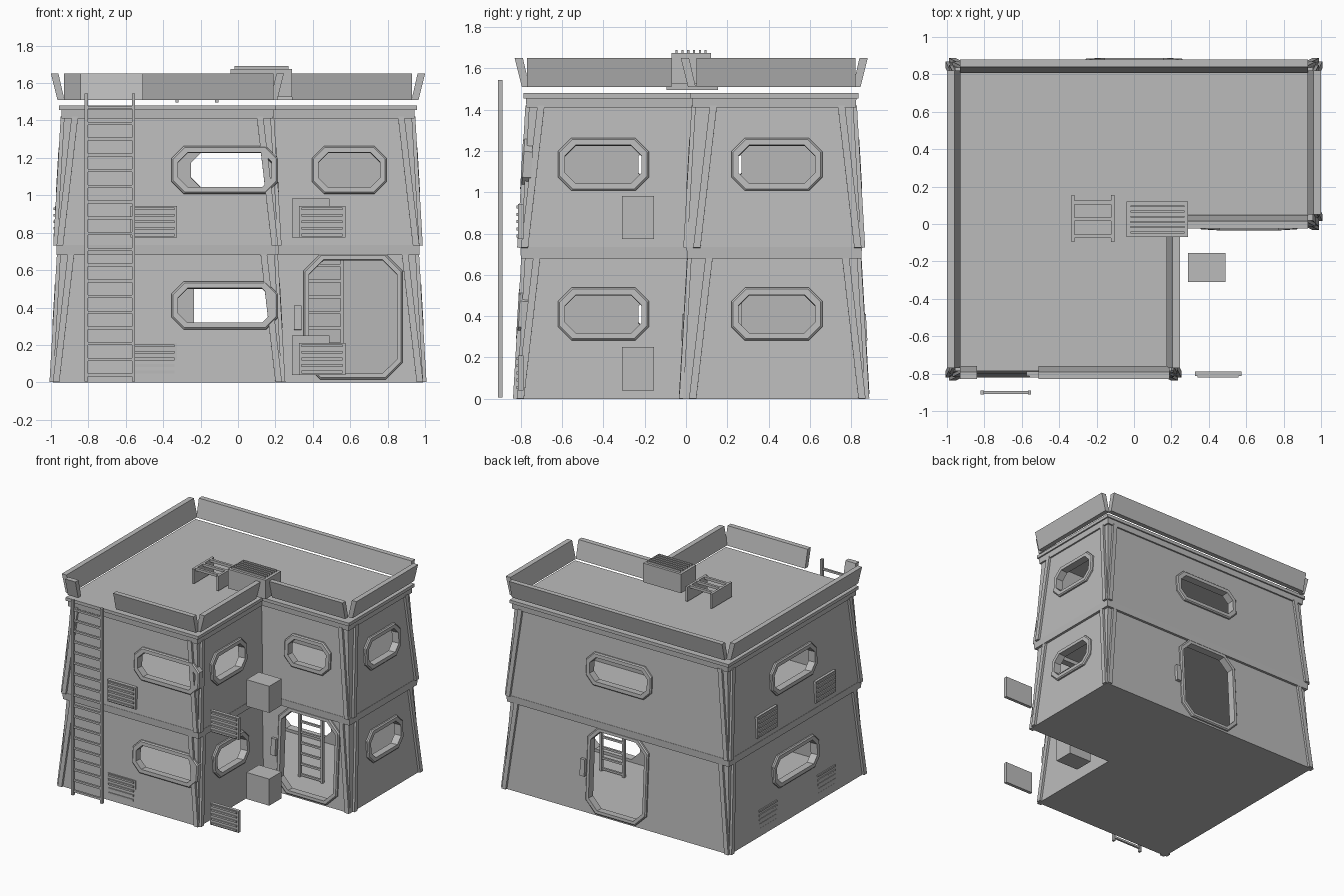
import bpy, bmesh
from math import radians
from mathutils import Matrix, Vector

cube = bpy.data.objects.get("Cube")
if cube:
    bpy.data.objects.remove(cube)

grey = bpy.data.materials.new("concrete_grey")
grey.use_nodes = True
COLOUR = (0.5, 0.5, 0.5, 1)
grey.diffuse_color = COLOUR
grey.node_tree.nodes["Principled BSDF"].inputs["Base Color"].default_value = COLOUR

# Each wall: turn about z, distance from centre, ends along the wall
FRONT, NOTCH = (0, 0.82), (0, 0.015)
WING, RIGHT = (90, 0.235), (90, 0.99)
BACK, LEFT = (180, 0.87), (-90, 0.99)
SLOPE = 0.058
FLOOR = 0.73


def lean(z):
    return -SLOPE * z if z < FLOOR else -0.02 - SLOPE * (z - FLOOR)


def on_wall(wall, u, z, out=None, tilt=SLOPE):
    """Frame on a wall: x along it, -y outward, z up."""
    turn, dist = wall
    off = lean(z) if out is None else out
    return (Matrix.Rotation(radians(turn), 4, 'Z')
            @ Matrix.Translation((u, -(dist + off), z))
            @ Matrix.Rotation(-tilt, 4, 'X'))


def finish(name, bm, matrix=Matrix()):
    bmesh.ops.transform(bm, matrix=matrix, verts=bm.verts)
    bmesh.ops.recalc_face_normals(bm, faces=bm.faces)
    mesh = bpy.data.meshes.new(name)
    bm.to_mesh(mesh)
    bm.free()
    mesh.materials.append(grey)
    ob = bpy.data.objects.new(name, mesh)
    bpy.context.collection.objects.link(ob)
    return ob


def loft(bm, low, high):
    a, b = [bm.verts.new(p) for p in low], [bm.verts.new(p) for p in high]
    bm.faces.new(a)
    bm.faces.new(b)
    for i in range(len(a)):
        j = (i + 1) % len(a)
        bm.faces.new((a[i], a[j], b[j], b[i]))


def add_box(bm, x0, x1, y0, y1, z0, z1):
    base = [(x0, y0), (x1, y0), (x1, y1), (x0, y1)]
    loft(bm, [(*p, z0) for p in base], [(*p, z1) for p in base])


def boxes(name, items, matrix=Matrix()):
    bm = bmesh.new()
    for item in items:
        add_box(bm, *item)
    return finish(name, bm, matrix)


def plan(z, d):
    """L-shaped outline, grown outward by d."""
    e, w, n, f, b = RIGHT[1] + d, WING[1] + d, -NOTCH[1] - d, -FRONT[1] - d, BACK[1] + d
    return [(-e, f, z), (w, f, z), (w, n, z), (e, n, z), (e, b, z), (-e, b, z)]


def slab(name, z0, d0, z1, d1):
    bm = bmesh.new()
    loft(bm, plan(z0, d0), plan(z1, d1))
    return finish(name, bm)


def octagon(w, h, c, y):
    x, z = w / 2, h / 2
    return [(-x + c, y, -z), (x - c, y, -z), (x, y, -z + c), (x, y, z - c),
            (x - c, y, z), (-x + c, y, z), (-x, y, z - c), (-x, y, -z + c)]


def frame(name, w, h, c, rim, matrix):
    """Chamfered ring around an opening."""
    bm = bmesh.new()
    rings = [octagon(w - 2 * r, h - 2 * r, c - 0.4 * r, y)
             for r, y in ((0, 0.03), (0, -0.012), (0.008, -0.02), (rim, -0.02), (rim, 0.03))]
    vs = [[bm.verts.new(p) for p in ring] for ring in rings]
    for a, b in zip(vs, vs[1:] + vs[:1]):
        for i in range(8):
            j = (i + 1) % 8
            bm.faces.new((a[i], a[j], b[j], b[i]))
    finish(name, bm, matrix)


def cut(ob, cutter):
    mod = ob.modifiers.new("opening", 'BOOLEAN')
    mod.operation, mod.solver, mod.object = 'DIFFERENCE', 'EXACT', cutter
    cutter.hide_render = True
    mesh = bpy.data.meshes.new_from_object(
        ob.evaluated_get(bpy.context.evaluated_depsgraph_get()))
    ob.modifiers.clear()
    ob.data = mesh
    bpy.data.objects.remove(cutter)


# Openings: name, wall, position along it, height centre, width, height, chamfer, rim
openings = {0: [], 1: []}
for level, z in enumerate((0.41, 1.135)):
    for label, wall, u, w in (("front", FRONT, -0.07, 0.57), ("wing", WING, -0.4, 0.44),
                              ("right", RIGHT, 0.44, 0.44), ("left", LEFT, -0.02, 0.57)):
        openings[level].append((label + "_window", wall, u, z, w, 0.255, 0.065, 0.035))
openings[1].append(("notch_window", NOTCH, 0.595, 1.135, 0.4, 0.255, 0.065, 0.035))
openings[1].append(("back_window", BACK, 0, 1.135, 0.57, 0.255, 0.065, 0.035))
for label, wall, u in (("notch_door", NOTCH, 0.615), ("back_door", BACK, 0)):
    openings[0].append((label, wall, u, 0.35, 0.53, 0.67, 0.09, 0.03))
    boxes(label + "_control", [(-0.02, 0.02, -0.025, 0.02, -0.065, 0.065)],
          on_wall(wall, u - 0.295, 0.345))

# Storeys: hollow sloped walls with cut openings and framed edges
for level, (z0, z1) in enumerate(((0, 0.69), (FLOOR, 1.42))):
    name = ("lower", "upper")[level]
    d0 = lean(z0)
    d1 = d0 - SLOPE * (z1 - z0)
    walls = slab(name + "_walls", z0, d0, z1, d1)
    cut(walls, slab("cavity_cutter", z0 + 0.02, d0 - 0.04, z1 + 0.01, d1 - 0.04))
    for label, wall, u, z, w, h, c, rim in openings[level]:
        place = on_wall(wall, u, z)
        bm = bmesh.new()
        loft(bm, *[octagon(w - 2 * rim, h - 2 * rim, c - 0.4 * rim, y) for y in (-0.1, 0.1)])
        cut(walls, finish("opening_cutter", bm, place))
        frame(name + "_" + label + "_frame", w, h, c, rim, place)

    # Leaning strips that spread upward from every outer corner
    for label, wall, end, s in (
            ("front_right", FRONT, -0.99, -1), ("front_left", FRONT, 0.235, 1),
            ("wing_front", WING, -0.82, -1), ("notch_left", NOTCH, 0.99, 1),
            ("left_notch", RIGHT, -0.015 + 0.03, -1), ("left_back", RIGHT, 0.87, 1),
            ("back_left", BACK, -0.99, -1), ("back_right", BACK, 0.99, 1),
            ("right_back", LEFT, -0.87, -1), ("right_front", LEFT, 0.82, 1)):
        edge = end + s * d0
        shape = [(edge, 0), (edge - s * 0.035, 0), (edge - s * 0.115, 0.69), (edge - s * 0.08, 0.69)]
        bm = bmesh.new()
        loft(bm, *[[(u, y, v) for u, v in shape] for y in (-0.018, 0.01)])
        finish(name + "_corner_strip_" + label, bm, on_wall(wall, 0, z0 + 0.001))

# Floor band, cornice and roof
slab("floor_band", 0.68, -0.02, 0.735, -0.018)
slab("cornice", 1.41, -0.047, 1.455, -0.045)
slab("roof_slab", 1.455, -0.034, 1.48, -0.034)

# Outward leaning parapet panels, open at the corners and at the ladder
for label, wall, u0, u1 in (
        ("front_short", FRONT, -0.93, -0.84), ("front_long", FRONT, -0.51, 0.19),
        ("wing", WING, -0.77, -0.07), ("notch", NOTCH, 0.29, 0.93),
        ("left", RIGHT, 0.05, 0.82), ("back", BACK, -0.93, 0.93), ("right", LEFT, -0.82, 0.77)):
    side = [(-0.01, 0.14), (0.03, 0.14), (0.062, 0), (0.025, 0)]
    bm = bmesh.new()
    loft(bm, *[[(u, y, z) for y, z in side] for u in (u0, u1)])
    finish("parapet_" + label, bm, on_wall(wall, 0, 1.51, out=0, tilt=0))


def ladder(name, x0, x1, y, top, rungs):
    parts = [(x, x + 0.018, y - 0.011, y + 0.011, 0.005, top) for x in (x0, x1 - 0.018)]
    step = (top - 0.03) / rungs
    for i in range(rungs):
        z = 0.03 + i * step
        parts.append((x0 + 0.01, x1 - 0.01, y - 0.008, y + 0.008, z, z + 0.016))
    boxes(name, parts)


ladder("outside_ladder", -0.82, -0.55, -0.9, 1.545, 18)
ladder("inside_ladder", 0.35, 0.565, 0.26, 0.7, 8)

# Slatted vents, on the walls and standing free
for level, z in enumerate((0.125, 0.858)):
    slats = [(-0.125, 0.125, 0, 0.025, -0.085, 0.085)]
    for i in range(5):
        s = -0.07 + i * 0.035
        slats.append((-0.11, 0.11, -0.009, 0.002, s - 0.007, s + 0.007))
    for label, wall, u, out in (("front", FRONT, -0.45, -0.007), ("free", FRONT, 0.45, -0.007),
                                ("side_back", LEFT, -0.38, -0.012), ("side_front", LEFT, 0.35, -0.012)):
        boxes(f"{label}_vent_{level}", slats, on_wall(wall, u, z, out=out, tilt=0))
    boxes(f"cooling_unit_{level}", [(0.29, 0.49, -0.31, -0.155, z - 0.085, z + 0.125)])

# Roof unit with ridged top
ridges = [(-0.04, 0.29, -0.07, 0.12, 1.525, 1.675)]
for i in range(6):
    y = -0.045 + i * 0.028
    ridges.append((-0.02, 0.27, y - 0.005, y + 0.005, 1.67, 1.69))
boxes("roof_unit", ridges)

# Roof hatch rail: two side plates joined by bars
rail = [(x, x + 0.018, -0.095, 0.155, 1.495, 1.61) for x in (-0.335, -0.122)]
rail += [(-0.325, -0.115, y - 0.01, y + 0.01, 1.59, 1.61) for y in (-0.065, 0.025, 0.115)]
boxes("roof_hatch_rail", rail)
